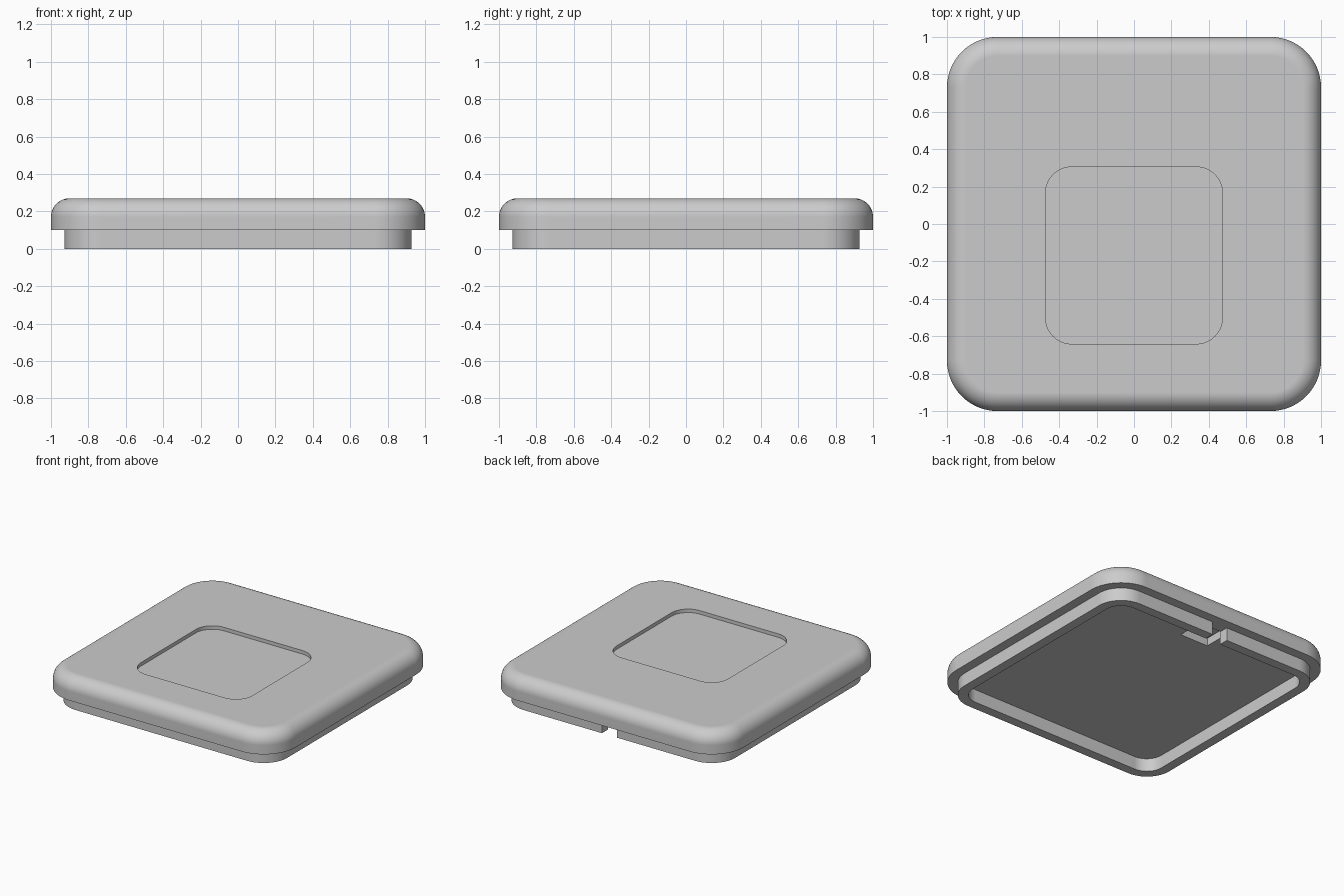
import bpy, bmesh
from math import sin, cos, pi, radians

if "Cube" in bpy.data.objects:
    bpy.data.objects.remove(bpy.data.objects["Cube"], do_unlink=True)

# Single flat colour
grey = bpy.data.materials.new("light_grey")
grey.use_nodes = True
COLOUR = (0.6, 0.6, 0.6, 1)
grey.diffuse_color = COLOUR
grey.node_tree.nodes["Principled BSDF"].inputs["Base Color"].default_value = COLOUR


def rounded_ring(bm, half, radius, z, cy=0, steps=16):
    """Vertices of a rounded square outline at height z."""
    ring, c = [], half - radius
    for quarter, (sx, sy) in enumerate([(1, 1), (-1, 1), (-1, -1), (1, -1)]):
        for i in range(steps + 1):
            a = (quarter + i / steps) * pi / 2
            ring.append(bm.verts.new((sx * c + radius * cos(a),
                                      cy + sy * c + radius * sin(a), z)))
    return ring


def bridge(bm, a, b):
    n = len(a)
    for i in range(n):
        j = (i + 1) % n
        bm.faces.new((a[i], a[j], b[j], b[i]))


def finish(name, bm):
    bmesh.ops.recalc_face_normals(bm, faces=bm.faces)
    mesh = bpy.data.meshes.new(name)
    bm.to_mesh(mesh)
    bm.free()
    mesh.materials.append(grey)
    ob = bpy.data.objects.new(name, mesh)
    bpy.context.collection.objects.link(ob)
    return ob


def loft(name, levels, cy=0, closed=False):
    """Stack rounded squares (half, radius, z); cap the ends or join them."""
    bm = bmesh.new()
    rings = [rounded_ring(bm, h, r, z, cy) for h, r, z in levels]
    for a, b in zip(rings, rings[1:]):
        bridge(bm, a, b)
    if closed:
        bridge(bm, rings[-1], rings[0])
    else:
        bm.faces.new(rings[0])
        bm.faces.new(rings[-1])
    return finish(name, bm)


def box(name, lo, hi):
    bm = bmesh.new()
    bmesh.ops.create_cube(bm, size=1)
    for v in bm.verts:
        v.co = [(l + h) / 2 + c * (h - l) for l, h, c in zip(lo, hi, v.co)]
    return finish(name, bm)


def activate(ob):
    bpy.ops.object.select_all(action='DESELECT')
    ob.select_set(True)
    bpy.context.view_layer.objects.active = ob


def cut(ob, cutter):
    activate(ob)
    mod = ob.modifiers.new("cut", 'BOOLEAN')
    mod.operation, mod.solver, mod.object = 'DIFFERENCE', 'EXACT', cutter
    bpy.ops.object.modifier_apply(modifier=mod.name)
    bpy.data.objects.remove(cutter, do_unlink=True)


def smooth(ob):
    activate(ob)
    bpy.ops.object.shade_smooth_by_angle(angle=radians(30))
    mod = ob.modifiers.new("flat_normals", 'WEIGHTED_NORMAL')
    mod.keep_sharp = True


# Lid slab with a rounded upper edge
BASE, TOP, FILLET, CORNER = 0.1, 0.27, 0.1, 0.27
levels = [(1, CORNER, BASE)]
for i in range(13):
    a = i / 12 * pi / 2
    inset = FILLET * (1 - cos(a))
    levels.append((1 - inset, CORNER - inset, TOP - FILLET + FILLET * sin(a)))
lid = loft("lid", levels)

# Shallow square recess on top, pocket underneath near the back
cut(lid, loft("recess_cutter", [(0.473, 0.14, TOP - 0.027), (0.473, 0.14, TOP + 0.1)], cy=-0.168))
cut(lid, box("pocket_cutter", (-0.12, 0.65, BASE - 0.05), (0.12, 0.86, BASE + 0.06)))
smooth(lid)

# Lip below the lid, with a slot through the back wall
lip = loft("lip", [(0.928, 0.2, 0), (0.928, 0.2, BASE),
                   (0.855, 0.13, BASE), (0.855, 0.13, 0)], closed=True)
cut(lip, box("slot_cutter", (-0.064, 0.8, -0.05), (0.064, 1, BASE + 0.05)))
smooth(lip)
